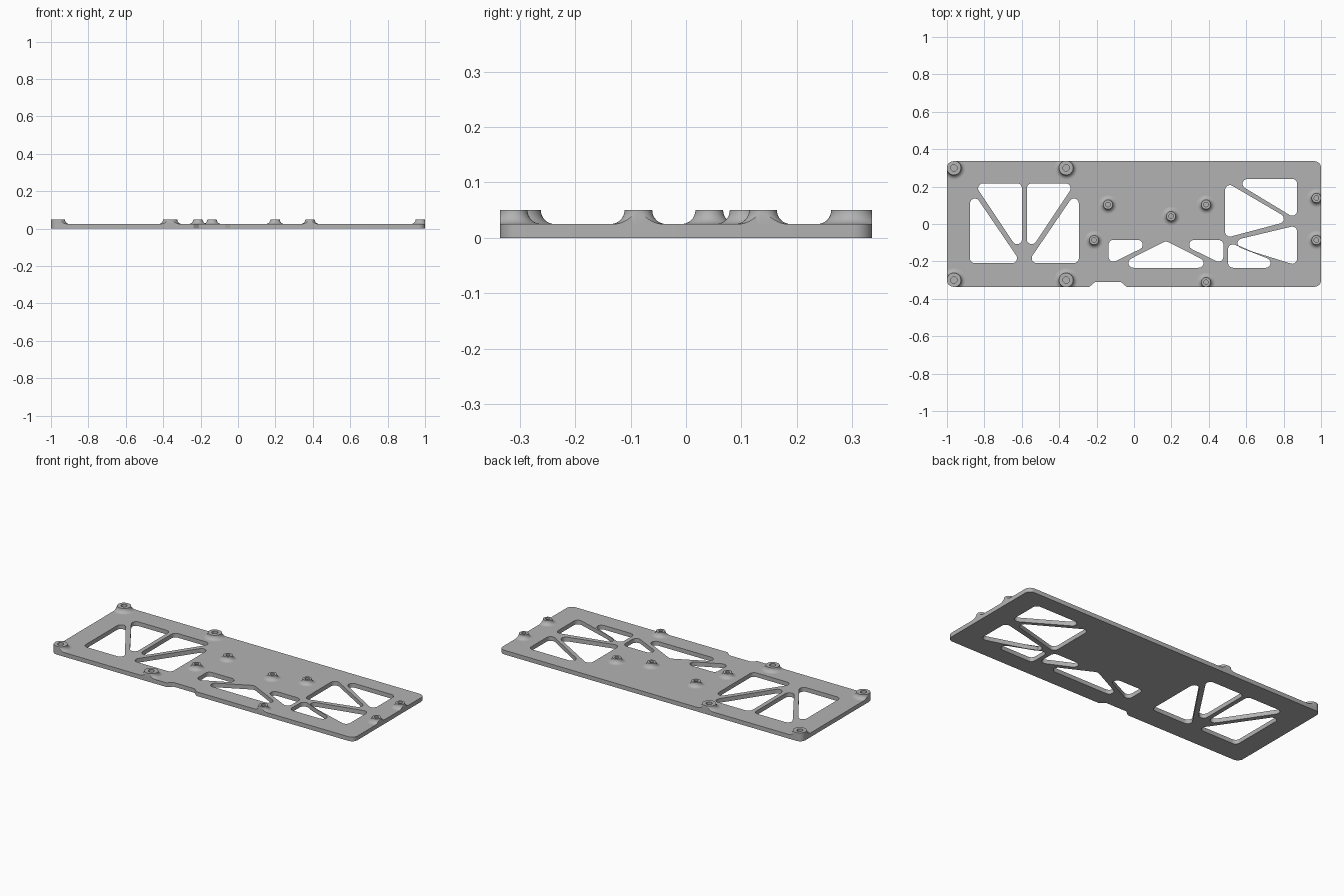
import bpy, bmesh, math
from mathutils import Vector

cube = bpy.data.objects.get("Cube")
if cube:
    bpy.data.objects.remove(cube)

THICK, TOP = 0.025, 0.05

grey = bpy.data.materials.new("plain grey")
grey.use_nodes = True
COLOR = (0.45, 0.45, 0.45, 1)
grey.diffuse_color = COLOR
next(n for n in grey.node_tree.nodes if n.type == 'BSDF_PRINCIPLED').inputs["Base Color"].default_value = COLOR


def rounded(points, radii, steps=6):
    """Polygon with every corner replaced by a tangent arc."""
    pts = [Vector(p) for p in points]
    if not isinstance(radii, list):
        radii = [radii] * len(pts)
    out = []
    for i, p in enumerate(pts):
        a = (pts[i - 1] - p).normalized()
        b = (pts[(i + 1) % len(pts)] - p).normalized()
        half = a.angle(b) / 2
        r = radii[i]
        centre = p + (a + b).normalized() * (r / math.sin(half))
        start = p + a * (r / math.tan(half)) - centre
        end = p + b * (r / math.tan(half)) - centre
        sweep = math.pi - 2 * half
        for k in range(steps + 1):
            t = k / steps
            v = (start * math.sin((1 - t) * sweep) + end * math.sin(t * sweep)) / math.sin(sweep)
            out.append(centre + v)
    return out


def slab(name, loops, z0, z1):
    """Extruded flat shape; inner loops become openings."""
    cu = bpy.data.curves.new(name, 'CURVE')
    cu.dimensions, cu.fill_mode = '2D', 'BOTH'
    cu.extrude = (z1 - z0) / 2
    for loop in loops:
        sp = cu.splines.new('POLY')
        sp.points.add(len(loop) - 1)
        for pt, co in zip(sp.points, loop):
            pt.co = (co.x, co.y, 0, 1)
        sp.use_cyclic_u = True
    ob = bpy.data.objects.new(name, cu)
    bpy.context.collection.objects.link(ob)
    ob.location.z = (z0 + z1) / 2
    activate(ob)
    bpy.ops.object.convert(target='MESH')
    ob = bpy.context.object
    bm = bmesh.new()
    bm.from_mesh(ob.data)
    bmesh.ops.remove_doubles(bm, verts=bm.verts, dist=1e-5)
    bmesh.ops.recalc_face_normals(bm, faces=bm.faces)
    bm.to_mesh(ob.data)
    bm.free()
    return ob


def activate(ob):
    bpy.ops.object.select_all(action='DESELECT')
    ob.select_set(True)
    bpy.context.view_layer.objects.active = ob


def finish(ob):
    ob.data.materials.clear()
    ob.data.materials.append(grey)
    activate(ob)
    bpy.ops.object.shade_smooth_by_angle(angle=math.radians(35))


def mirror(points, axis):
    return [(2 * axis - x, y) for x, y in points]


# Plate outline with a shallow notch in the front edge
W, D = 1.0, 0.336
outline = rounded(
    [(-W, -D), (-0.238, -D), (-0.208, -0.31), (-0.07, -0.31), (-0.04, -D),
     (W, -D), (W, D), (-W, D)],
    [0.035, 0.01, 0.01, 0.01, 0.01, 0.035, 0.035, 0.035])

# Truss openings: mirrored pairs, then the single ones
pairs = [
    ([(-0.856, 0.217), (-0.599, 0.217), (-0.599, -0.168)], -0.586),
    ([(-0.877, 0.195), (-0.602, -0.209), (-0.877, -0.209)], -0.586),
    ([(0.209, -0.085), (0.478, -0.085), (0.478, -0.217)], 0.171),
]
openings = [
    [(0.513, 0.241), (0.872, 0.241), (0.872, 0.024)],
    [(0.487, 0.227), (0.842, 0.019), (0.487, -0.075)],
    [(0.481, -0.1), (0.872, -0.007), (0.872, -0.222)],
    [(0.503, -0.096), (0.834, -0.234), (0.503, -0.234)],
    [(0.171, -0.091), (0.455, -0.234), (-0.113, -0.234)],
]
for shape, axis in pairs:
    openings += [shape, mirror(shape, axis)]

plate = slab("base_plate", [outline] + [rounded(o, 0.026) for o in openings], 0, THICK)
finish(plate)

# Helper prism that trims the bosses to the plate edge
trim = slab("trim_helper", [outline], -0.1, 0.2)
trim.hide_render = True


def boss(name, x, y, hole, rim, segments=40):
    """Standoff ring with a concave foot, turned around its axis."""
    f = TOP - THICK
    sunk = THICK - 0.002
    profile = [(hole, sunk), (hole, TOP)]
    for k in range(9):
        a = k / 8 * math.pi / 2
        profile.append((rim + f * (1 - math.cos(a)), TOP - f * math.sin(a)))
    profile.append((rim + f, sunk))
    bm = bmesh.new()
    rings = []
    for s in range(segments):
        t = 2 * math.pi * s / segments
        rings.append([bm.verts.new((x + r * math.cos(t), y + r * math.sin(t), z)) for r, z in profile])
    n = len(profile)
    for s in range(segments):
        p, q = rings[s], rings[(s + 1) % segments]
        for j in range(n):
            m = (j + 1) % n
            bm.faces.new((p[j], q[j], q[m], p[m]))
    bmesh.ops.recalc_face_normals(bm, faces=bm.faces)
    me = bpy.data.meshes.new(name)
    bm.to_mesh(me)
    bm.free()
    ob = bpy.data.objects.new(name, me)
    bpy.context.collection.objects.link(ob)
    reach = rim + f
    if abs(x) + reach > W or abs(y) + reach > D:
        mod = ob.modifiers.new("trim", 'BOOLEAN')
        mod.operation, mod.object, mod.solver = 'INTERSECT', trim, 'EXACT'
        activate(ob)
        bpy.ops.object.modifier_apply(modifier=mod.name)
    finish(ob)


# Large corner standoffs
for side, x in (("outer", -0.963), ("inner", -0.363)):
    for end, y in (("front", -0.3), ("back", 0.3)):
        boss(f"large_standoff_{side}_{end}", x, y, 0.017, 0.038)

# Small standoffs
small = [(-0.139, 0.104), (0.385, 0.104), (0.198, 0.042), (-0.214, -0.086),
         (0.385, -0.311), (0.975, 0.139), (0.975, -0.086)]
for i, (x, y) in enumerate(small, 1):
    boss(f"small_standoff_{i}", x, y, 0.012, 0.025)

bpy.data.objects.remove(trim)
